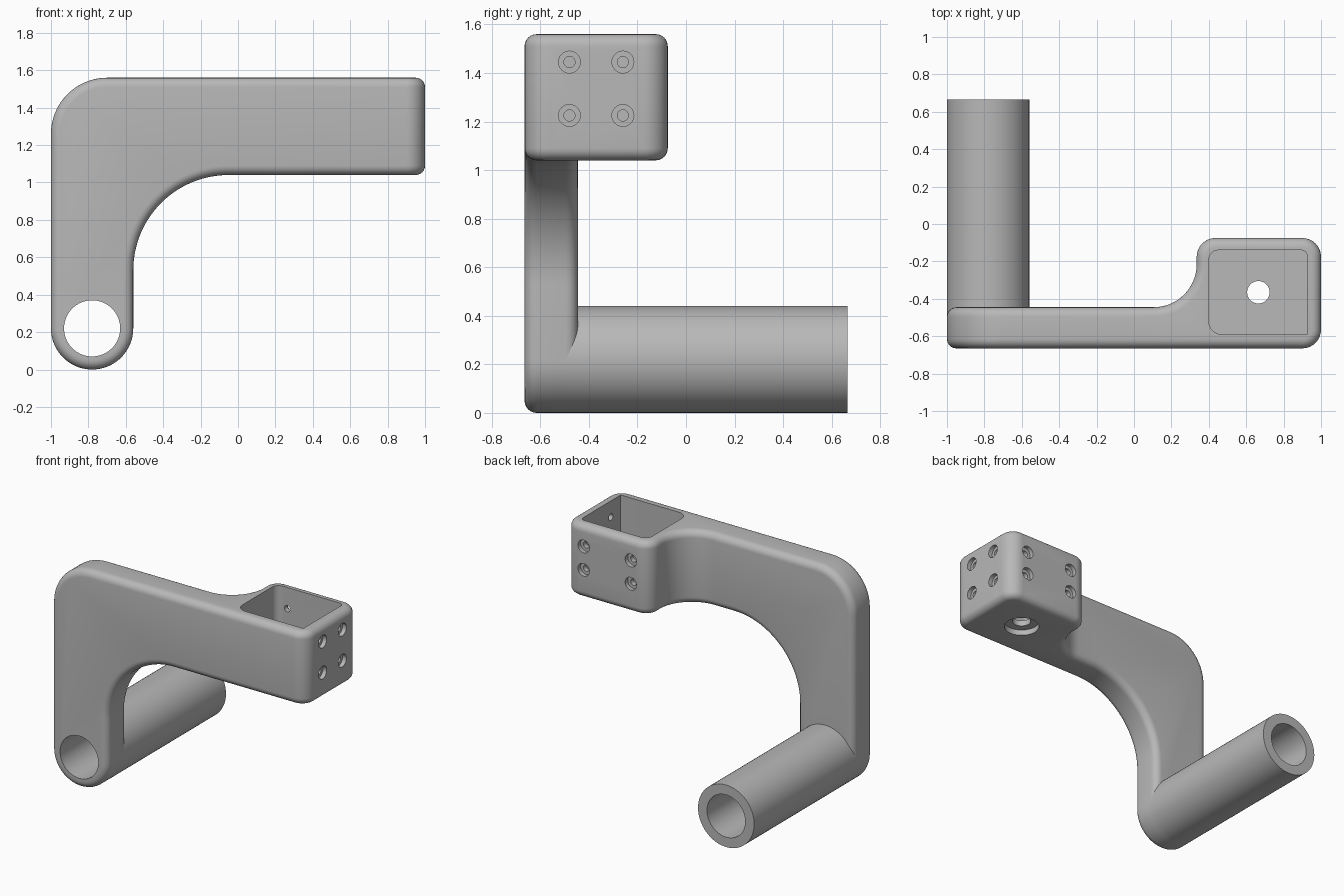
import bpy, bmesh
from math import sin, cos, pi
from mathutils import Vector, Matrix

if "Cube" in bpy.data.objects:
    bpy.data.objects.remove(bpy.data.objects["Cube"])

grey = bpy.data.materials.new("grey_plastic")
grey.use_nodes = True
GREY = (0.48, 0.48, 0.48, 1)
grey.diffuse_color = GREY
grey.node_tree.nodes["Principled BSDF"].inputs["Base Color"].default_value = GREY


def make_object(name, bm):
    bmesh.ops.remove_doubles(bm, verts=bm.verts, dist=1e-5)
    bmesh.ops.recalc_face_normals(bm, faces=bm.faces)
    mesh = bpy.data.meshes.new(name)
    bm.to_mesh(mesh)
    bm.free()
    mesh.materials.append(grey)
    obj = bpy.data.objects.new(name, mesh)
    bpy.context.collection.objects.link(obj)
    return obj


def rounded(corners):
    """Outline of right-angled corners (a, b, radius) with rounded corners."""
    pts = []
    for i, (a, b, r) in enumerate(corners):
        p = Vector((a, b))
        if r == 0:
            pts.append(p)
            continue
        u = (Vector(corners[i - 1][:2]) - p).normalized()
        v = (Vector(corners[(i + 1) % len(corners)][:2]) - p).normalized()
        steps = max(8, int(r * 70))
        for k in range(steps + 1):
            t = k / steps * pi / 2
            pts.append(p + (u + v) * r - v * r * cos(t) - u * r * sin(t))
    return [p for i, p in enumerate(pts) if (p - pts[i - 1]).length > 1e-5]


def prism(name, outline, low, high, place):
    bm = bmesh.new()
    ends = [[bm.verts.new(place(p.x, p.y, h)) for p in outline] for h in (low, high)]
    for ring in ends:
        bm.faces.new(ring)
    n = len(outline)
    for i in range(n):
        j = (i + 1) % n
        bm.faces.new((ends[0][i], ends[0][j], ends[1][j], ends[1][i]))
    return make_object(name, bm)


def lathe(name, profile, origin, direction, sides=48, closed=False):
    """Spin (radius, height) points around an axis; cap the ends unless closed."""
    turn = Vector(direction).to_track_quat('Z', 'Y').to_matrix().to_4x4()
    place = Matrix.Translation(origin) @ turn
    bm = bmesh.new()
    rings = [[bm.verts.new(place @ Vector((r * cos(2 * pi * k / sides),
                                           r * sin(2 * pi * k / sides), h)))
              for k in range(sides)] for r, h in profile]
    pairs = list(zip(rings, rings[1:]))
    if closed:
        pairs.append((rings[-1], rings[0]))
    else:
        bm.faces.new(rings[0])
        bm.faces.new(rings[-1])
    for a, b in pairs:
        for k in range(sides):
            m = (k + 1) % sides
            bm.faces.new((a[k], a[m], b[m], b[k]))
    return make_object(name, bm)


def select_only(obj):
    bpy.ops.object.select_all(action='DESELECT')
    obj.select_set(True)
    bpy.context.view_layer.objects.active = obj


def combine(obj, other, operation):
    mod = obj.modifiers.new("combine", 'BOOLEAN')
    mod.operation, mod.solver, mod.object = operation, 'EXACT', other
    select_only(obj)
    bpy.ops.object.modifier_apply(modifier=mod.name)
    bpy.data.objects.remove(other)


# Bracket body: side silhouette crossed with plan silhouette
TOP, UNDER = 1.56, 1.04
side = rounded([(-1, 0, .22), (-.56, 0, .22), (-.56, UNDER, .51),
                (1.2, UNDER, 0), (1.2, TOP, 0), (-1, TOP, .3)])
plan = rounded([(-1.2, -.665, 0), (1, -.665, .1), (1, -.075, .1),
                (.335, -.075, .1), (.335, -.445, .23), (-1.2, -.445, 0)])
bracket = prism("bracket", side, -1, .3, lambda a, b, h: (a, h, b))
combine(bracket, prism("plan_cutter", plan, -.5, 2, lambda a, b, h: (a, b, h)), 'INTERSECT')

# Soft rim around all the outer edges
bevel = bracket.modifiers.new("rim", 'BEVEL')
bevel.width, bevel.segments = .05, 6
bevel.limit_method, bevel.angle_limit = 'ANGLE', .6
bevel.use_clamp_overlap = False
select_only(bracket)
bpy.ops.object.modifier_apply(modifier=bevel.name)

# Open pocket in the head
pocket = rounded([(.4, -.59, .07), (.925, -.59, 0), (.925, -.14, .03), (.4, -.14, .05)])
cutters = [prism("pocket_cutter", pocket, 1.12, 1.8, lambda a, b, h: (a, b, h))]

# Counterbored drain hole in the pocket floor, and the handle bore
cutters.append(lathe("floor_cutter", [(.115, -.1), (.115, .04), (.06, .04), (.06, .2)],
                     (.665, -.365, UNDER), (0, 0, 1)))
cutters.append(lathe("bore_cutter", [(.15, -1), (.15, .5)], (-.78, 0, .22), (0, 1, 0), 64))

# Counterbored screw holes: four on the end wall, four on the back wall
screw = [(.045, -.05), (.045, .03), (.023, .03), (.023, .1)]
for y in (-.48, -.26):
    for z in (1.225, 1.445):
        cutters.append(lathe("screw_cutter", screw, (1, y, z), (-1, 0, 0), 32))
for x in (.485, .855):
    for z in (1.245, 1.41):
        cutters.append(lathe("screw_cutter", screw, (x, -.075, z), (0, -1, 0), 32))
for cutter in cutters:
    combine(bracket, cutter, 'DIFFERENCE')

# Hollow handle tube running back from the foot of the bracket
tube = lathe("handle_tube", [(.15, -.52), (.22, -.52), (.22, .665), (.15, .665)],
             (-.78, 0, .22), (0, 1, 0), 64, closed=True)

for obj in (bracket, tube):
    select_only(obj)
    bpy.ops.object.shade_smooth_by_angle(angle=.6)
